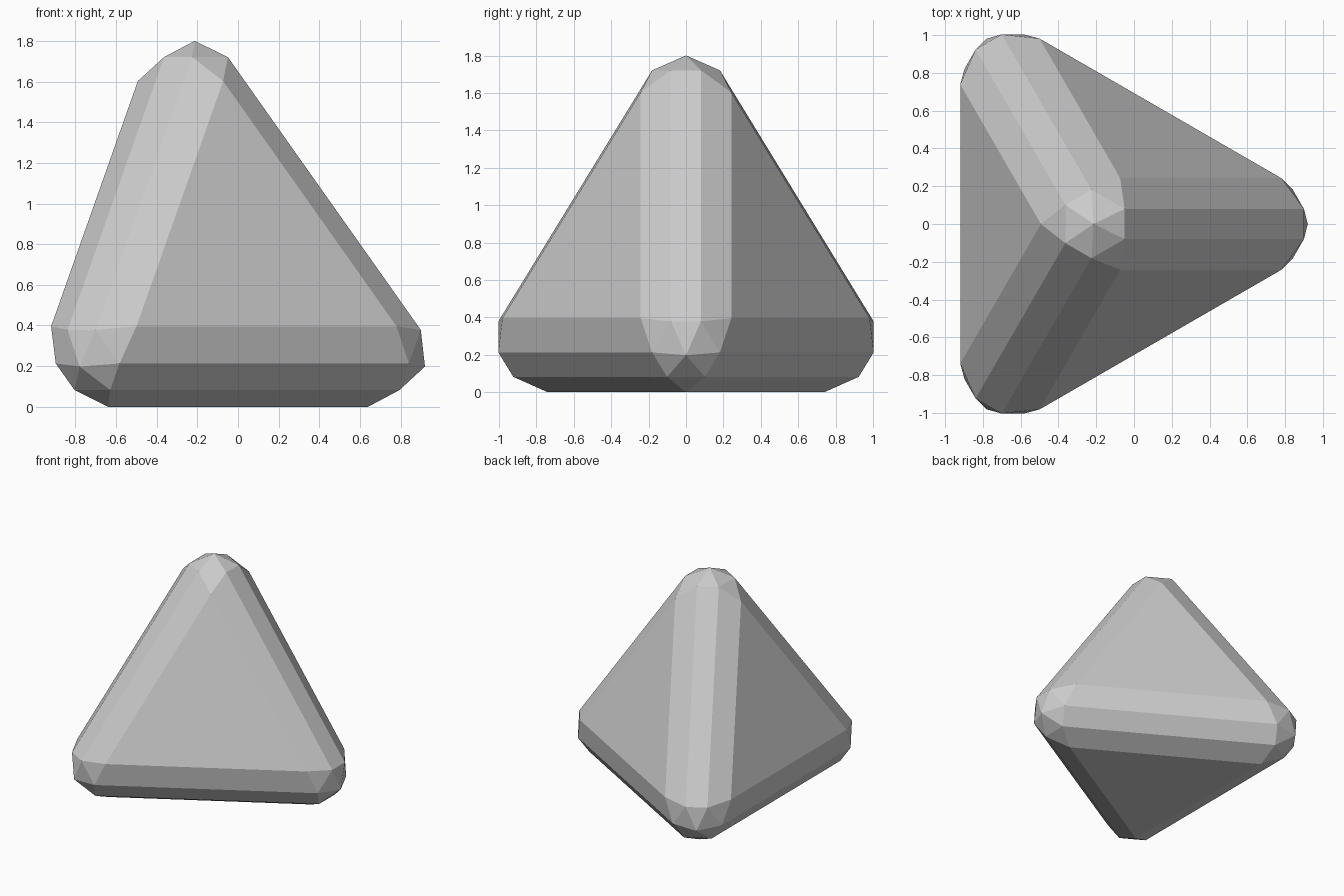
import bpy, bmesh
from math import sqrt, radians
from itertools import permutations
from mathutils import Vector

if "Cube" in bpy.data.objects:
    bpy.data.objects.remove(bpy.data.objects["Cube"])

# Unit directions to the four corners of a regular tetrahedron
s = sqrt(8) / 3
dirs = [Vector((0, 0, 1)), Vector((s, 0, -1 / 3)),
        Vector((-s / 2, sqrt(2 / 3), -1 / 3)), Vector((-s / 2, -sqrt(2 / 3), -1 / 3))]
centre = Vector((-0.213, 0, 0.598))

# Tips, face corners and bevel rings, repeated over the tetrahedral symmetry
points = [d * 1.202 for d in dirs]
points += [a * 0.905 - b * 0.297 for a, b in permutations(dirs, 2)]
points += [a * 1.229 + b * 0.222 + c * 0.098 for a, b, c in permutations(dirs, 3)]

# Wrap the points into the faceted rounded solid
bm = bmesh.new()
for p in points:
    bm.verts.new(p + centre)
bmesh.ops.convex_hull(bm, input=bm.verts[:])
bmesh.ops.dissolve_limit(bm, angle_limit=radians(0.5), verts=bm.verts[:], edges=bm.edges[:])
bmesh.ops.recalc_face_normals(bm, faces=bm.faces[:])
low = min(v.co.z for v in bm.verts)
bmesh.ops.translate(bm, verts=bm.verts[:], vec=(0, 0, -low))

mesh = bpy.data.meshes.new("rounded_tetrahedron")
bm.to_mesh(mesh)
bm.free()
bpy.context.collection.objects.link(bpy.data.objects.new("rounded_tetrahedron", mesh))
